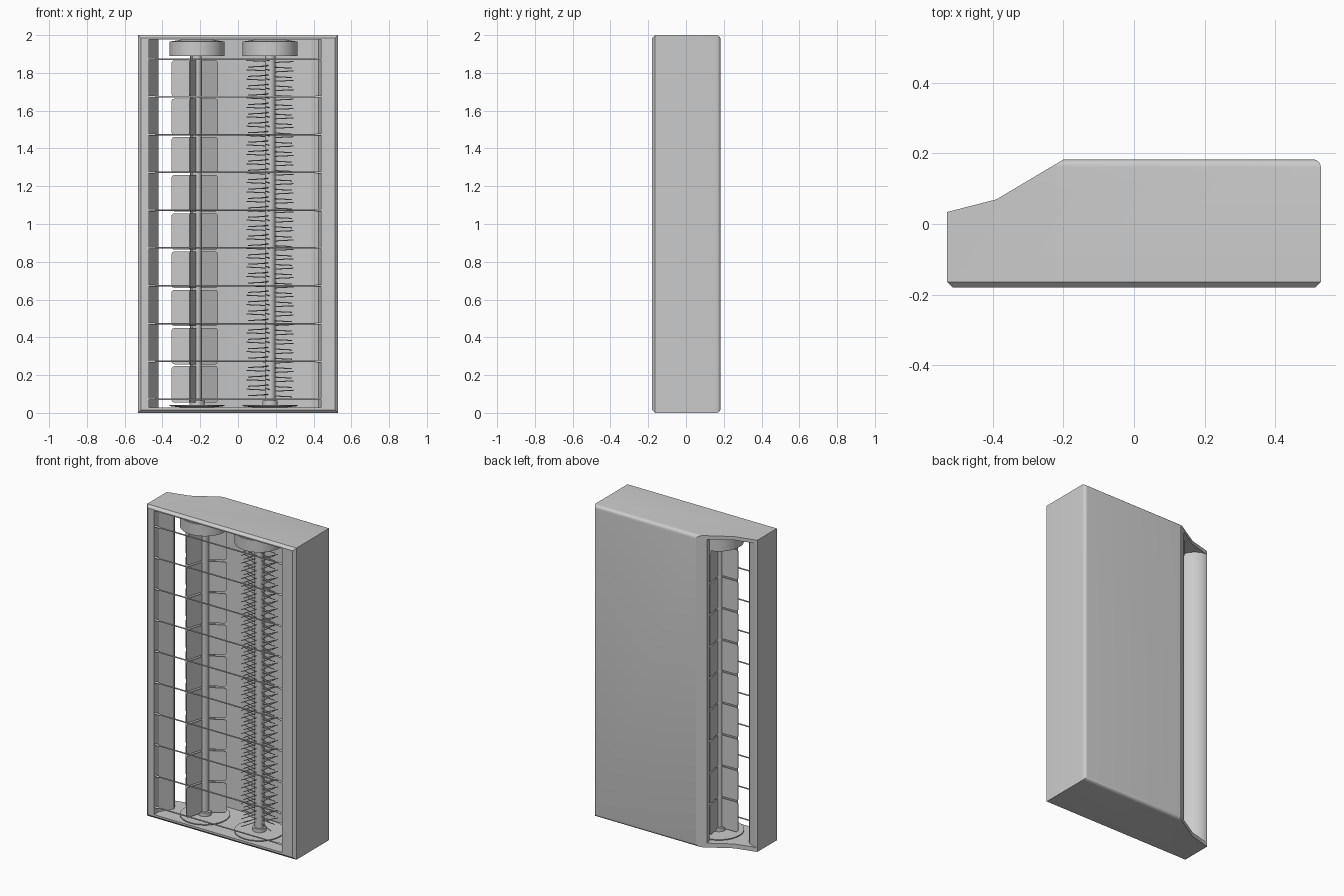
import bpy, bmesh, math
from mathutils import Vector, Matrix

if "Cube" in bpy.data.objects:
    bpy.data.objects.remove(bpy.data.objects["Cube"], do_unlink=True)

grey = bpy.data.materials.new("matte grey")
grey.use_nodes = True
COLOUR = (0.6, 0.6, 0.6, 1)
grey.diffuse_color = COLOUR
grey.node_tree.nodes["Principled BSDF"].inputs["Base Color"].default_value = COLOUR


def activate(obj):
    bpy.ops.object.select_all(action='DESELECT')
    obj.select_set(True)
    bpy.context.view_layer.objects.active = obj


def shade(obj):
    activate(obj)
    bpy.ops.object.shade_smooth_by_angle(angle=math.radians(28))


def finish(bm, name, smooth=True):
    bmesh.ops.recalc_face_normals(bm, faces=bm.faces)
    mesh = bpy.data.meshes.new(name)
    bm.to_mesh(mesh)
    bm.free()
    mesh.materials.append(grey)
    obj = bpy.data.objects.new(name, mesh)
    bpy.context.collection.objects.link(obj)
    if smooth:
        shade(obj)
    return obj


def extrude(bm, face, vec):
    made = bmesh.ops.extrude_face_region(bm, geom=[face])["geom"]
    bmesh.ops.translate(bm, vec=vec,
                        verts=[v for v in made if isinstance(v, bmesh.types.BMVert)])


def prism(points, z0, z1):
    bm = bmesh.new()
    face = bm.faces.new([bm.verts.new((x, y, z0)) for x, y in points])
    extrude(bm, face, (0, 0, z1 - z0))
    return bm


def bevel_where(bm, rule, offset, segments):
    edges = [e for e in bm.edges if rule(e.verts[0].co, e.verts[1].co)]
    bmesh.ops.bevel(bm, geom=edges, offset=offset, segments=segments,
                    profile=.5, affect='EDGES')


def rod(bm, start, end, r1, r2=None, sides=32):
    a, b = Vector(start), Vector(end)
    spin = (b - a).to_track_quat('Z', 'Y').to_matrix().to_4x4()
    bmesh.ops.create_cone(bm, cap_ends=True, segments=sides, radius1=r1,
                          radius2=r1 if r2 is None else r2, depth=(b - a).length,
                          matrix=Matrix.Translation((a + b) / 2) @ spin)


# Housing: chamfered front rim, rounded rear edges, hollowed out front and rear
outline = [(-.53, -.18), (.53, -.18), (.53, .183), (-.2, .183), (-.39, .07), (-.53, .034)]
hollow = [(-.47, -.3), (.44, -.3), (.44, .09), (.427, .125), (.39, .15),
          (-.19, .15), (-.25, .12), (-.28, .3), (-.55, .3), (-.526, .036),
          (-.495, .03), (-.46, .012), (-.435, -.015), (-.42, -.05), (-.47, -.13)]
bm = prism(outline, 0, 2)
bevel_where(bm, lambda a, b: min(a.y, b.y) > .17 and max(a.x, b.x) > 0, .022, 5)
bevel_where(bm, lambda a, b: max(a.y, b.y) < -.17, .016, 1)
housing = finish(bm, "housing", False)
cutter = finish(prism(hollow, .028, 1.977), "housing_cutter", False)
cutter.hide_render = True
cut = housing.modifiers.new("hollow", 'BOOLEAN')
cut.object, cut.solver = cutter, 'EXACT'
activate(housing)
bpy.ops.object.modifier_apply(modifier="hollow")
bpy.data.objects.remove(cutter, do_unlink=True)
shade(housing)

AXIS_Y = -.025
PADDLE_X, BRUSH_X = -.217, .17

# Roller shafts with end discs
for side, x in (("paddle", PADDLE_X), ("brush", BRUSH_X)):
    bm = bmesh.new()
    rod(bm, (x, AXIS_Y, .024), (x, AXIS_Y, 1.97), .028 if side == "brush" else .024)
    rod(bm, (x, AXIS_Y, .024), (x, AXIS_Y, .065), .04)
    finish(bm, side + "_shaft")
    bm = bmesh.new()
    rod(bm, (x, AXIS_Y, 1.89), (x, AXIS_Y, 1.965), .146, sides=48)
    rod(bm, (x, AXIS_Y, 1.965), (x, AXIS_Y, 1.98), .146, .06, sides=48)
    finish(bm, side + "_top_cap")
    bm = bmesh.new()
    rod(bm, (x, AXIS_Y, .026), (x, AXIS_Y, .036), .06, .146, sides=48)
    rod(bm, (x, AXIS_Y, .036), (x, AXIS_Y, .042), .146, sides=48)
    finish(bm, side + "_base_disc")


# Paddle blades: rounded panels set around the shaft in tiers
def panel(bm, angle, z, reach, height, thick=.006, r=.015):
    direction = Vector((math.cos(angle), math.sin(angle), 0))
    side = Vector((-direction.y, direction.x, 0)) * thick
    base = Vector((PADDLE_X, AXIS_Y, z)) - side / 2
    corners = [(.01, 0)]
    for cz, first in ((r, -90), (height - r, 0)):
        for i in range(4):
            t = math.radians(first + 30 * i)
            corners.append((reach - r + r * math.cos(t), cz + r * math.sin(t)))
    corners.append((.01, height))
    face = bm.faces.new([bm.verts.new(base + direction * u + Vector((0, 0, w)))
                         for u, w in corners])
    extrude(bm, face, side)


bm = bmesh.new()
for tier in range(9):
    for degrees, reach in ((181, .135), (253, .138), (30, .126), (100, .13)):
        panel(bm, math.radians(degrees), .055 + .2024 * tier, reach, .192)
finish(bm, "paddle_blades", False)

# Brush bristles: slightly tilted spokes in four staggered rows
bm = bmesh.new()
LEVELS = 72
for level in range(LEVELS):
    z = .09 + 1.765 * level / (LEVELS - 1)
    lean = 1 if level % 2 else -1
    for arm in range(4):
        angle = math.radians(-17 + 90 * arm + 6 * lean)
        out = Vector((math.cos(angle), math.sin(angle), 0))
        hub = Vector((BRUSH_X, AXIS_Y, z + .003 * arm))
        rod(bm, hub + out * .02, hub + out * .126 + Vector((0, 0, .005 * lean)),
            .0028, sides=6)
finish(bm, "brush_bristles")

# Guard wires across the front, with thicker mounting ends
bm = bmesh.new()
for i in range(10):
    z = .073 + .2 * i
    rod(bm, (-.475, -.168, z), (.445, -.168, z), .004, sides=12)
    for x in (-.472, .41):
        rod(bm, (x, -.168, z), (x + .032, -.168, z), .006, sides=12)
finish(bm, "guard_wires")
